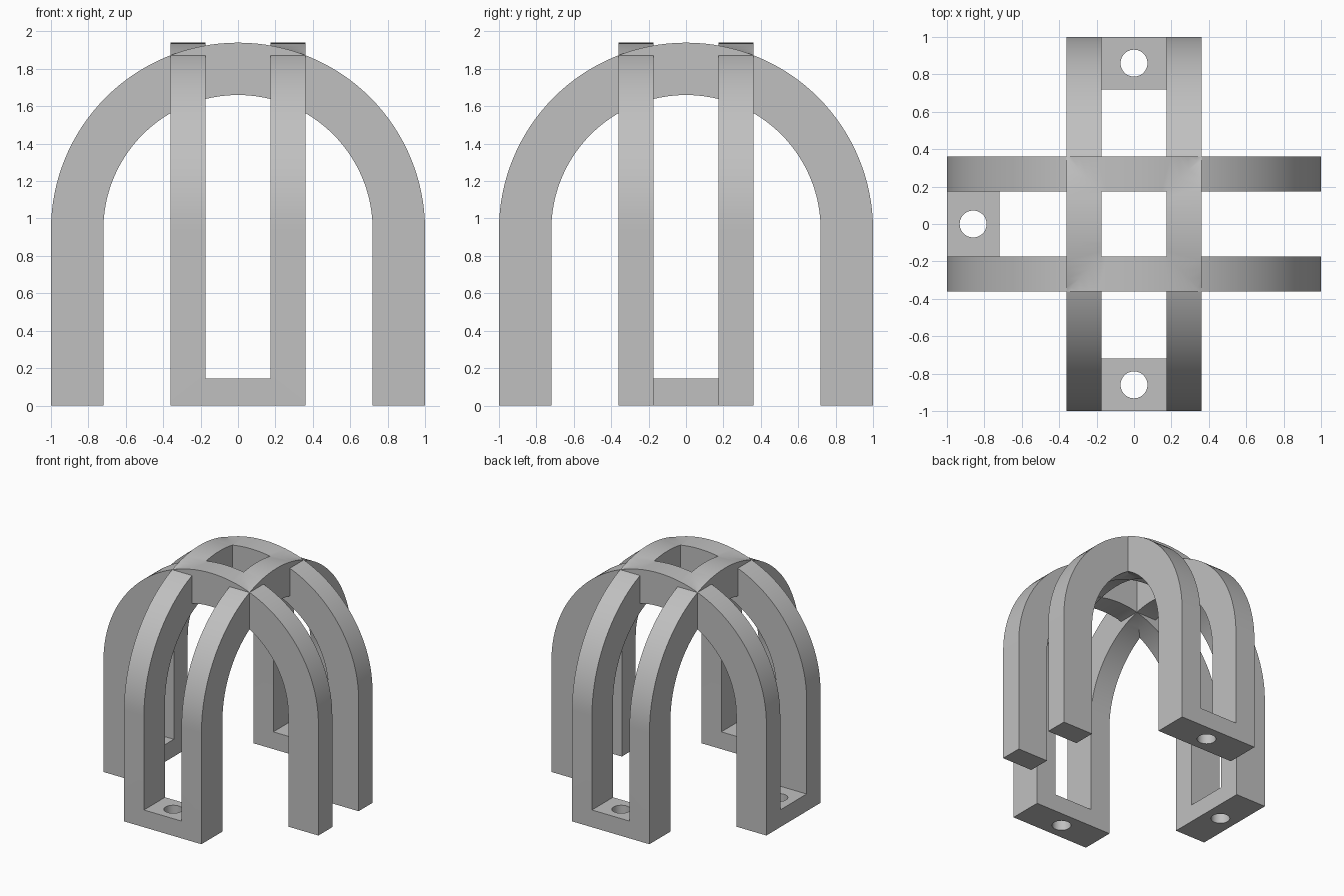
import bpy, bmesh, math
from mathutils import Matrix

cube = bpy.data.objects.get("Cube")
if cube:
    bpy.data.objects.remove(cube, do_unlink=True)

OUTER, INNER, SPRING = 1.0, 0.72, 0.94   # arch radii and springing height
HALF, SLOT, FOOT = 0.36, 0.175, 0.145    # half width, half slot, foot thickness
HOLE_AT, HOLE_R, SEGMENTS = 0.86, 0.072, 64

grey = bpy.data.materials.new("plain grey")
grey.use_nodes = True
colour = (0.53, 0.53, 0.53, 1)
grey.diffuse_color = colour
grey.node_tree.nodes["Principled BSDF"].inputs["Base Color"].default_value = colour


def add_object(name, bm):
    bmesh.ops.recalc_face_normals(bm, faces=bm.faces)
    mesh = bpy.data.meshes.new(name)
    bm.to_mesh(mesh)
    bm.free()
    mesh.materials.append(grey)
    obj = bpy.data.objects.new(name, mesh)
    bpy.context.collection.objects.link(obj)
    return obj


def combine(target, tool, operation):
    """Apply a boolean and discard the tool object."""
    tool.hide_render = True
    mod = target.modifiers.new("combine", 'BOOLEAN')
    mod.operation, mod.solver, mod.object = operation, 'EXACT', tool
    bpy.context.view_layer.objects.active = target
    bpy.ops.object.modifier_apply(modifier=mod.name)
    bpy.data.objects.remove(tool, do_unlink=True)


def box(name, low, high):
    bm = bmesh.new()
    bmesh.ops.create_cube(bm, size=1)
    for v in bm.verts:
        v.co = [(a + b) / 2 + c * (b - a) for a, b, c in zip(low, high, v.co)]
    return add_object(name, bm)


def arch(name, feet):
    """Slotted arch along x; feet lists the ends that keep a drilled foot."""
    bm = bmesh.new()

    def curve(radius):
        arc = [(radius * math.cos(math.pi * i / SEGMENTS),
                SPRING + radius * math.sin(math.pi * i / SEGMENTS))
               for i in range(SEGMENTS + 1)]
        return [(radius, 0)] + arc + [(-radius, 0)]

    rings = [[bm.verts.new((x, y, z)) for x, z in curve(r)]
             for r, y in ((OUTER, -HALF), (OUTER, HALF), (INNER, HALF), (INNER, -HALF))]
    for a, b in zip(rings, rings[1:] + rings[:1]):
        for i in range(len(a) - 1):
            bm.faces.new((a[i], a[i + 1], b[i + 1], b[i]))
    for end in (0, -1):
        bm.faces.new([ring[end] for ring in rings])
    obj = add_object(name, bm)

    for side in (-1, 1):
        x = sorted((-0.1 * side, 1.5 * side))
        bottom = FOOT if side in feet else -0.5
        combine(obj, box("slot_cutter", (x[0], -SLOT, bottom), (x[1], SLOT, 2.5)), 'DIFFERENCE')
        if side in feet:
            drill = bmesh.new()
            bmesh.ops.create_cone(drill, cap_ends=True, segments=48, radius1=HOLE_R,
                                  radius2=HOLE_R, depth=0.6,
                                  matrix=Matrix.Translation((side * HOLE_AT, 0, 0)))
            combine(obj, add_object("hole_cutter", drill), 'DIFFERENCE')
    return obj


# Two crossing arches: one foot is left out on the +x end
frame = arch("crossed_arch_frame", (-1,))
cross = arch("front_to_back_arch", (-1, 1))
cross.data.transform(Matrix.Rotation(math.pi / 2, 4, 'Z'))
combine(frame, cross, 'UNION')

bpy.ops.object.select_all(action='DESELECT')
frame.select_set(True)
bpy.context.view_layer.objects.active = frame
bpy.ops.object.shade_smooth_by_angle(angle=math.radians(30))
